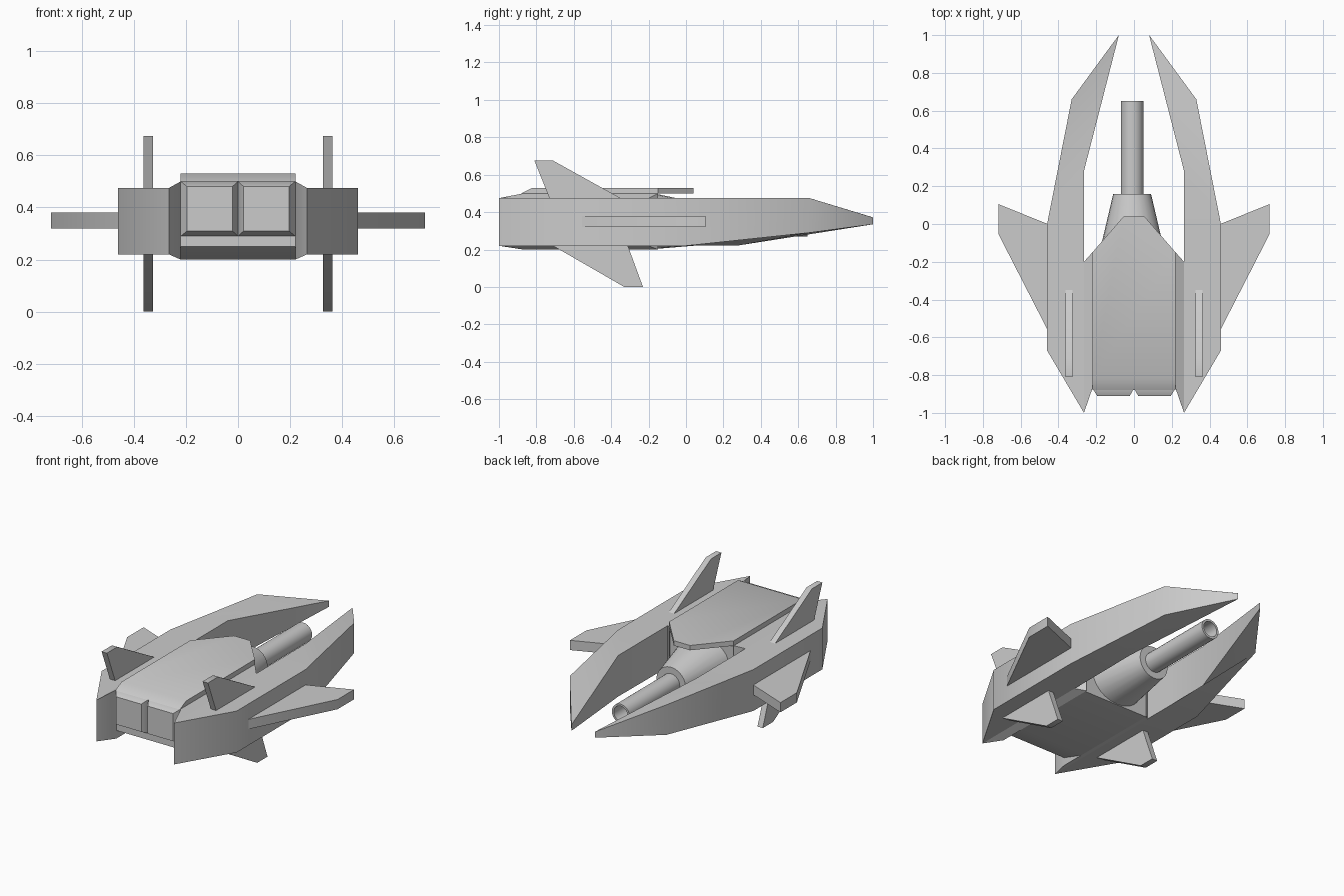
import bpy, bmesh, math

if "Cube" in bpy.data.objects:
    bpy.data.objects.remove(bpy.data.objects["Cube"])


def finish(name, bm, mirror=False, angle=32):
    bmesh.ops.remove_doubles(bm, verts=bm.verts, dist=0.0005)
    bmesh.ops.recalc_face_normals(bm, faces=bm.faces)
    me = bpy.data.meshes.new(name)
    bm.to_mesh(me)
    bm.free()
    ob = bpy.data.objects.new(name, me)
    bpy.context.collection.objects.link(ob)
    if mirror:
        ob.modifiers.new("mirror", 'MIRROR').use_mirror_merge = False
    bpy.ops.object.select_all(action='DESELECT')
    ob.select_set(True)
    bpy.context.view_layer.objects.active = ob
    bpy.ops.object.shade_smooth_by_angle(angle=math.radians(angle))
    return ob


def loft(name, rings, mirror=False):
    """Skin a list of equal-length point rings and cap both ends."""
    bm = bmesh.new()
    vs = [[bm.verts.new(p) for p in r] for r in rings]
    n = len(rings[0])
    for a, b in zip(vs, vs[1:]):
        for i in range(n):
            j = (i + 1) % n
            bm.faces.new((a[i], a[j], b[j], b[i]))
    bm.faces.new(vs[0])
    bm.faces.new(vs[-1])
    return finish(name, bm, mirror)


def round_part(name, stations, seg=24, cx=-0.01):
    """Rings along y from (y, radius_x, radius_z, centre_z)."""
    t = [2 * math.pi * i / seg for i in range(seg)]
    return loft(name, [[(cx + rx * math.cos(a), y, cz + rz * math.sin(a)) for a in t]
                       for y, rx, rz, cz in stations])


# Side pods: stations of inner x, y / outer x, y / bottom z inner, outer / top z
pod = [
    (0.265, -1.00, 0.266, -0.998, 0.22, 0.22, 0.475),
    (0.265, -0.67, 0.46, -0.67, 0.22, 0.22, 0.475),
    (0.265, 0.00, 0.46, 0.00, 0.22, 0.22, 0.475),
    (0.265, 0.28, 0.33, 0.66, 0.222, 0.29, 0.475),
    (0.08, 1.00, 0.082, 0.998, 0.335, 0.335, 0.372),
]
loft("side_pod", [[(xi, yi, bi), (xo, yo, bo), (xo, yo, t), (xi, yi, t)]
                  for xi, yi, xo, yo, bi, bo, t in pod], True)

# Sloped fairings joining the pods to the core
loft("pod_fairing", [
    [(0.22, y1, 0.20), (0.265, y2, 0.22), (0.265, y2, 0.475), (0.22, y1, 0.50)]
    for y1, y2 in ((-0.87, -1.0), (-0.15, -0.20))], True)

# Core hull with a rising belly at the engine end
core = [(-0.87, 0.50), (-0.87, 0.25), (-0.72, 0.20), (-0.16, 0.20), (-0.16, 0.50)]
loft("core_hull", [[(x, y, z) for y, z in core] for x in (-0.22, 0.22)])


# Top armour plate with pointed overhang
def plate_ring(rear, z):
    half = [(0.22, rear), (0.22, -0.15), (0.055, 0.04)]
    return [(x, y, z) for x, y in half] + [(-x, y, z) for x, y in reversed(half)]


loft("top_plate", [plate_ring(-0.88, 0.50), plate_ring(-0.82, 0.53)])


# Square engine blocks
def rect(x0, x1, y, z0, z1):
    return [(x0, y, z0), (x1, y, z0), (x1, y, z1), (x0, y, z1)]


loft("engine_block", [rect(0.0, 0.22, -0.86, 0.29, 0.50),
                      rect(0.0, 0.22, -0.87, 0.29, 0.50),
                      rect(0.022, 0.195, -0.91, 0.31, 0.48)], True)

# Gun mount and hollow barrel
round_part("gun_mount", [(-0.18, 0.18, 0.15, 0.352), (0.16, 0.10, 0.10, 0.33)])
round_part("gun_barrel", [(0.10, 0.06, 0.06, 0.33), (0.65, 0.06, 0.06, 0.33),
                          (0.65, 0.047, 0.047, 0.33), (0.35, 0.047, 0.047, 0.33)])

# Side wings
wing = [(0.44, -0.007), (0.717, 0.105), (0.717, -0.055), (0.44, -0.595)]
loft("side_wing", [[(x, y, z) for x, y in wing] for z in (0.32, 0.38)], True)

# Upper and lower fins
fins = {
    "upper_fin": [(-0.72, 0.45), (-0.81, 0.675), (-0.71, 0.675), (-0.305, 0.45)],
    "lower_fin": [(-0.755, 0.245), (-0.33, 0.0), (-0.23, 0.0), (-0.32, 0.245)],
}
for name, outline in fins.items():
    loft(name, [[(x, y, z) for y, z in outline] for x in (0.326, 0.362)], True)
